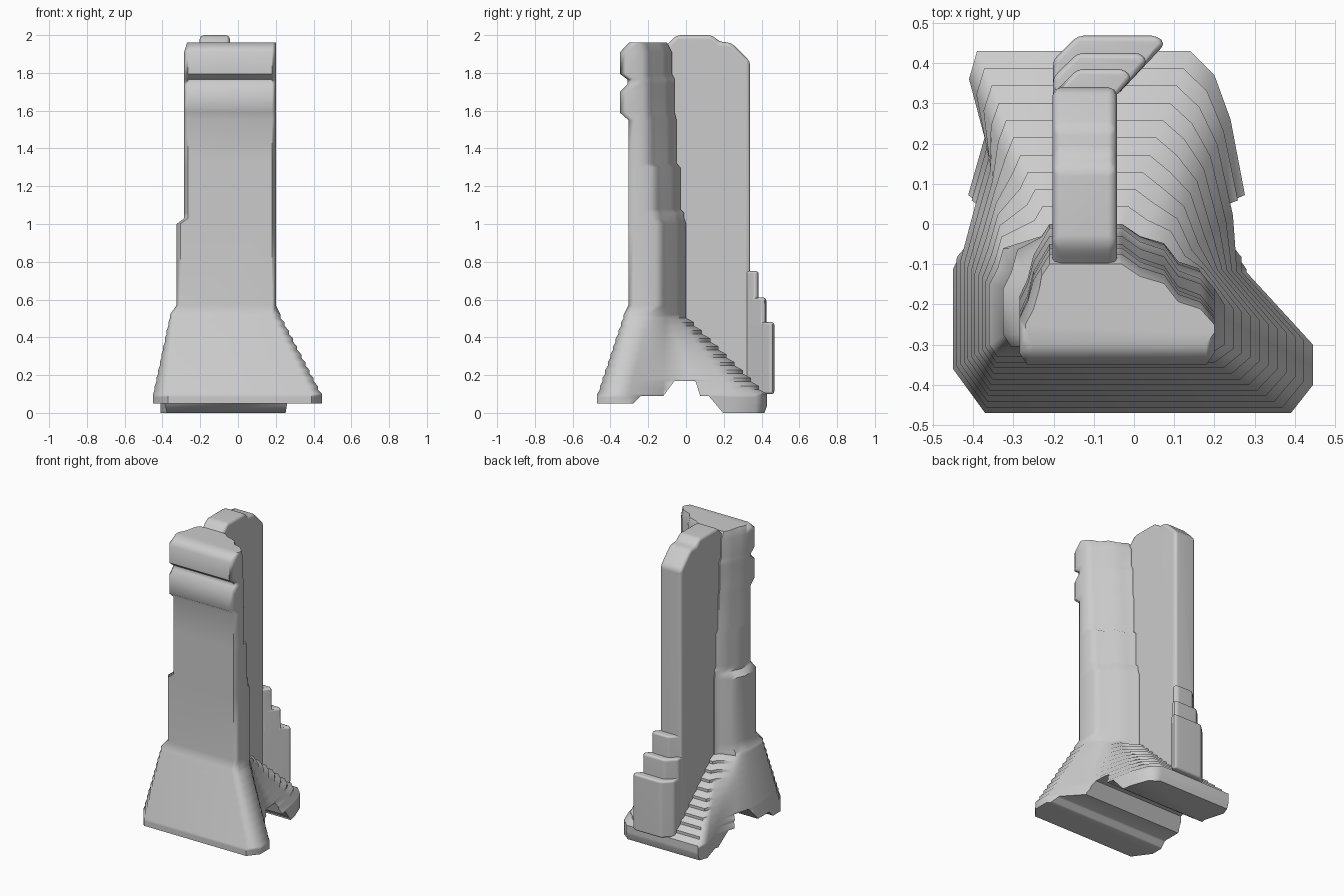
import bpy, bmesh

if "Cube" in bpy.data.objects:
    bpy.data.objects.remove(bpy.data.objects["Cube"])


def loft(name, rings):
    """Closed solid through rings that all have the same point count."""
    bm = bmesh.new()
    loops = [[bm.verts.new(p) for p in r] for r in rings]
    n = len(loops[0])
    for a, b in zip(loops, loops[1:]):
        for i in range(n):
            j = (i + 1) % n
            bm.faces.new((a[i], a[j], b[j], b[i]))
    bm.faces.new(loops[0][::-1])
    bm.faces.new(loops[-1])
    bmesh.ops.recalc_face_normals(bm, faces=bm.faces)
    me = bpy.data.meshes.new(name)
    bm.to_mesh(me)
    bm.free()
    ob = bpy.data.objects.new(name, me)
    bpy.context.collection.objects.link(ob)
    return ob


def side_profile(name, pts, x0, x1):
    return loft(name, [[(x, y, z) for y, z in pts] for x in (x0, x1)])


def bevel(ob, width):
    m = ob.modifiers.new("soft_edges", "BEVEL")
    m.width = width
    m.segments = 2
    m.limit_method = "ANGLE"


def combine(ob, other, op):
    """Boolean, then drop the helper."""
    m = ob.modifiers.new(op, "BOOLEAN")
    m.operation = op
    m.solver = "EXACT"
    m.object = other
    bpy.context.view_layer.objects.active = ob
    bpy.ops.object.modifier_apply(modifier=m.name)
    bpy.data.objects.remove(other)


def lerp(a, b, t):
    return tuple(u + (v - u) * t for u, v in zip(a, b))


def shaft(left, front, side, joint):
    """Plan of the front slab stepping back to the fin on both sides."""
    d = joint - side
    right = [(0.2, side), (0.165, side + 0.26 * d), (0.11, side + 0.38 * d),
             (0.075, side + 0.68 * d), (0.015, side + 0.8 * d)]
    back = [(-0.03, joint), (-0.21, joint), (-0.23, joint - 0.2 * d)]
    wing = [(left + 0.035, side + 0.6 * d), (left + 0.02, side + 0.25 * d), (left, side)]
    return ([(left + 0.02, front), (0.18, front), (0.2, front + 0.03)]
            + right + back + wing + [(left, front + 0.03)])


# Plan of the flared feet
foot = [(-0.37, -0.47), (0.39, -0.47), (0.445, -0.4), (0.445, -0.3), (0.28, -0.12),
        (0.28, 0.05), (0.24, 0.26), (0.2, 0.37), (0.14, 0.43), (-0.39, 0.43),
        (-0.41, 0.36), (-0.37, 0.22), (-0.41, 0.08), (-0.45, -0.08), (-0.45, -0.36)]
neck = shaft(-0.36, -0.33, -0.15, 0.0)
neck[2:5] = [(0.225, -0.3), (0.225, -0.2), (0.16, -0.11)]
rings = []


def level(plan, *heights):
    for z in heights:
        rings.append([(x, y, z) for x, y in plan])


# Stepped base
level([(x, min(y, 0.415)) for x, y in foot], 0.0)
STEPS = 12
for i in range(STEPS):
    z = 0.04 + i * 0.042
    t = max(0, i - 1) / (STEPS - 2)
    level([lerp(a, b, t) for a, b in zip(foot, neck)], z, z + 0.018)

# Shaft with setbacks, two bands and a chamfered top
level(shaft(-0.325, -0.305, -0.16, 0.0), 0.57, 1.00)
level(shaft(-0.285, -0.305, -0.18, -0.01), 1.03, 1.06)
level(shaft(-0.285, -0.305, -0.19, -0.03), 1.08, 1.30)
level(shaft(-0.285, -0.305, -0.22, -0.05), 1.32, 1.55)
level(shaft(-0.285, -0.35, -0.23, -0.06), 1.59, 1.70)
level(shaft(-0.285, -0.31, -0.23, -0.06), 1.74, 1.765)
level(shaft(-0.285, -0.35, -0.235, -0.075), 1.795, 1.91)
level(shaft(-0.27, -0.30, -0.25, -0.10), 1.96)
tower = loft("tower", rings)

# Arched gap under the base, between the two feet
gap = side_profile("gap_cutter", [
    (-0.7, -0.2), (-0.7, 0.05), (-0.28, 0.05), (-0.24, 0.09), (-0.12, 0.09),
    (-0.06, 0.17), (0.05, 0.17), (0.075, 0.09), (0.12, 0.09), (0.205, -0.01),
    (0.205, -0.2)], -0.8, 0.8)
gap.hide_render = True
combine(tower, gap, "DIFFERENCE")

# Rear fin
fin = side_profile("fin", [
    (-0.12, 0.3), (-0.12, 1.93), (-0.08, 1.97), (-0.05, 2.0), (0.14, 2.0), (0.175, 1.965),
    (0.24, 1.96), (0.34, 1.86), (0.34, 0.12), (0.1, 0.18)], -0.203, -0.042)
bevel(fin, 0.022)
combine(tower, fin, "UNION")

# Stepped tail at the foot of the fin
for y, top, low in ((0.385, 0.75, 0.11), (0.425, 0.61, 0.12), (0.468, 0.48, 0.10)):
    plan = [(-0.201, 0.3), (-0.201, y - 0.06), (-0.14, y), (y - 0.41, y),
            (y - 0.39, y - 0.02), (-0.044, 0.318)]
    tail = loft("tail", [[(px, py, z) for px, py in plan] for z in (low, top)])
    bevel(tail, 0.015)
    combine(tower, tail, "UNION")

# Soft shading, with the broad faces kept flat
bpy.ops.object.select_all(action="DESELECT")
tower.select_set(True)
bpy.context.view_layer.objects.active = tower
bpy.ops.object.shade_smooth_by_angle(angle=0.9)
tower.modifiers.new("flat_panels", "WEIGHTED_NORMAL").keep_sharp = True
